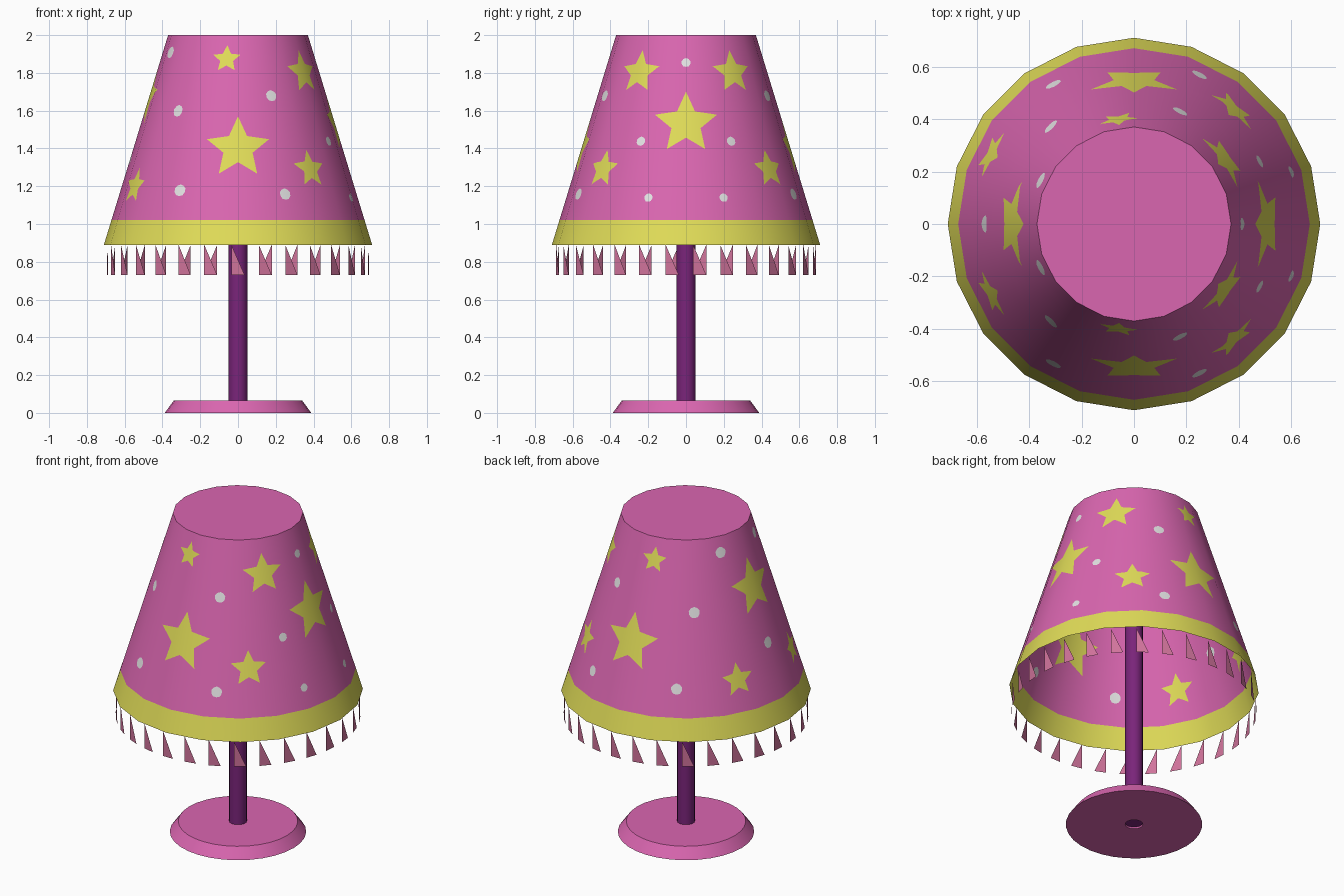
import bpy, bmesh, math
from mathutils import Vector

if "Cube" in bpy.data.objects:
    bpy.data.objects.remove(bpy.data.objects["Cube"])

SIDES, Z0, Z1, R0, R1 = 20, 0.89, 2.0, 0.71, 0.37
SLOPE = (R0 - R1) / (Z1 - Z0)


def material(name, rgb):
    m = bpy.data.materials.new(name)
    m.diffuse_color = [((c / 255 + 0.055) / 1.055) ** 2.4 for c in rgb] + [1]
    m.use_nodes = True
    m.node_tree.nodes["Principled BSDF"].inputs["Base Color"].default_value = m.diffuse_color
    return m


PINK = material("pink", (218, 102, 176))
YELLOW = material("yellow", (224, 220, 88))
WHITE = material("white", (226, 226, 226))
PURPLE = material("purple", (122, 36, 122))
ROSE = material("dusty rose", (208, 115, 155))


def finish(name, bm, mats, smooth=True):
    me = bpy.data.meshes.new(name)
    bm.to_mesh(me)
    bm.free()
    for m in mats:
        me.materials.append(m)
    ob = bpy.data.objects.new(name, me)
    bpy.context.collection.objects.link(ob)
    if smooth:
        bpy.ops.object.select_all(action='DESELECT')
        ob.select_set(True)
        bpy.context.view_layer.objects.active = ob
        bpy.ops.object.shade_smooth_by_angle(angle=math.radians(35))
    return ob


def lathe(bm, profile, sides):
    rings = [[bm.verts.new((r * math.cos(math.tau * i / sides),
                            r * math.sin(math.tau * i / sides), z))
              for i in range(sides)] for r, z in profile]
    for a, b in zip(rings, rings[1:]):
        for i in range(sides):
            j = (i + 1) % sides
            bm.faces.new((a[i], a[j], b[j], b[i]))
    return rings


def radius(z):
    return R0 - (z - Z0) * SLOPE


# Painted marks: angle from +x in degrees, height, size (mirrored in y)
stars = [(0, 1.535, .173), (180, 1.67, .17), (90, 1.405, .173), (98.5, 1.875, .077),
         (35.5, 1.805, .12), (49, 1.293, .106), (154, 1.203, .1)]
dots = [(0, 1.855, .025), (26.5, 1.44, .026), (18.4, 1.14, .024), (67.7, 1.68, .031),
        (66.3, 1.16, .032), (180, 1.34, .034), (155, 1.91, .033), (130.5, 1.60, .033),
        (120, 1.18, .033)]


class Mark:
    """A five-pointed outline lying on the cone; a high ratio makes it a dot."""

    def __init__(self, deg, z, size, ratio, mat):
        a = math.radians(deg)
        self.c = Vector((radius(z) * math.cos(a), radius(z) * math.sin(a), z))
        self.n = Vector((math.cos(a), math.sin(a), SLOPE)).normalized()
        self.u = Vector((-math.sin(a), math.cos(a), 0))
        self.v = self.n.cross(self.u)
        self.size, self.ratio, self.mat = size, ratio, mat

    def corner(self, i):
        r = self.size * (self.ratio if i % 2 else 1)
        t = math.pi * i / 5
        return self.c + self.u * (r * math.sin(t)) + self.v * (r * math.cos(t))

    def near(self, p, margin):
        return (p - self.c).length < self.size + margin

    def contains(self, p):
        d = p - self.c
        x, y = d.dot(self.u), d.dot(self.v)
        t = abs(math.atan2(x, y)) % (math.tau / 5)
        t = min(t, math.tau / 5 - t)
        r = math.hypot(x, y)
        px, py = r * math.cos(t), r * math.sin(t)
        q = self.size * self.ratio
        qx, qy = q * math.cos(math.pi / 5), q * math.sin(math.pi / 5)
        return (qx - self.size) * py - qy * (px - self.size) > 0


marks = []
for group, ratio, mat in ((stars, .47, 1), (dots, .96, 2)):
    for deg, z, size in group:
        for s in ((1,) if deg in (0, 180) else (1, -1)):
            marks.append(Mark(deg * s, z, size, ratio, mat))

# Shade: open cone with the marks cut into its faces, yellow band at the bottom
bm = bmesh.new()
heights = [Z0, 1.02] + [1.02 + 0.098 * i for i in range(1, 11)]
lathe(bm, [(radius(z), z) for z in heights], SIDES)
for m in marks:
    for i in range(10):
        p, q = m.corner(i), m.corner(i + 1)
        faces = [f for f in bm.faces if m.near(f.calc_center_median(), 0.13)]
        edges = {e for f in faces for e in f.edges}
        verts = {v for f in faces for v in f.verts}
        bmesh.ops.bisect_plane(bm, geom=list(verts) + list(edges) + faces, dist=1e-5,
                               plane_co=p, plane_no=m.n.cross(q - p).normalized())
for f in bm.faces:
    c = f.calc_center_median()
    f.smooth = True
    f.material_index = 1 if c.z < 1.02 else 0
    for m in marks:
        if m.near(c, 0.02) and m.contains(c):
            f.material_index = m.mat
shade = finish("lamp_shade", bm, (PINK, YELLOW, WHITE), smooth=False)
shade.data.normals_split_custom_set_from_vertices(
    [Vector((v.co.x, v.co.y, SLOPE * math.hypot(v.co.x, v.co.y))).normalized()
     for v in shade.data.vertices])

# Flat lid closing the shade
bm = bmesh.new()
bm.faces.new([bm.verts.new((R1 * math.cos(math.tau * i / SIDES),
                            R1 * math.sin(math.tau * i / SIDES), Z1)) for i in range(SIDES)])
finish("shade_top", bm, (PINK,), smooth=False)

# Fringe: thirty flat pennants, each a right triangle
bm = bmesh.new()
for i in range(30):
    a = math.radians(-90 + 12 * i)
    mid = Vector((math.cos(a), math.sin(a), 0)) * 0.695
    side = Vector((-math.sin(a), math.cos(a), 0)) * 0.035
    bm.faces.new([bm.verts.new(p) for p in (mid - side + Vector((0, 0, 0.73)),
                                            mid + side + Vector((0, 0, 0.73)),
                                            mid - side + Vector((0, 0, 0.89)))])
finish("fringe", bm, (ROSE,), smooth=False)

# Pole
bm = bmesh.new()
rings = lathe(bm, [(0.05, 0.01), (0.05, 1.99)], 20)
bm.faces.new(rings[0][::-1])
bm.faces.new(rings[1])
finish("pole", bm, (PURPLE,))

# Foot: bevelled disc with a socket for the pole
bm = bmesh.new()
lathe(bm, [(0.05, 0.02), (0.05, 0), (0.388, 0), (0.34, 0.065), (0.045, 0.065)], 32)
finish("foot", bm, (PINK,))
